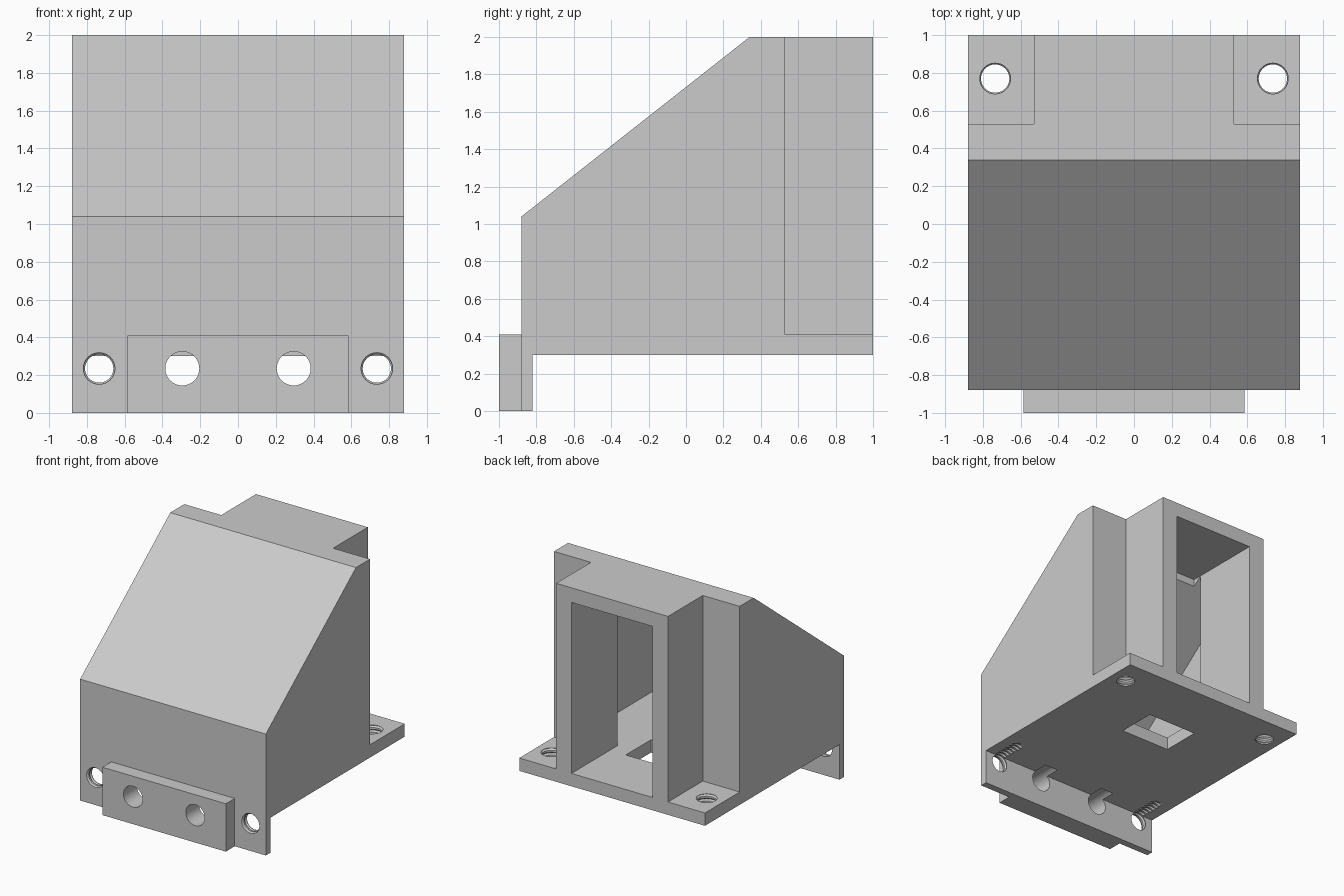
import bpy, bmesh, math
from mathutils import Matrix

default = bpy.data.objects.get("Cube")
if default:
    bpy.data.objects.remove(default, do_unlink=True)

grey = bpy.data.materials.new("plain_grey")
grey.use_nodes = True
colour = (0.6, 0.6, 0.6, 1)
grey.diffuse_color = colour
grey.node_tree.nodes["Principled BSDF"].inputs["Base Color"].default_value = colour


def finish(bm, name):
    bmesh.ops.recalc_face_normals(bm, faces=bm.faces)
    mesh = bpy.data.meshes.new(name)
    bm.to_mesh(mesh)
    bm.free()
    mesh.materials.append(grey)
    obj = bpy.data.objects.new(name, mesh)
    bpy.context.collection.objects.link(obj)
    return obj


def prism(name, profile, half_width):
    """Extrude a (y, z) outline symmetrically along x."""
    bm = bmesh.new()
    face = bm.faces.new([bm.verts.new((-half_width, y, z)) for y, z in profile])
    ext = bmesh.ops.extrude_face_region(bm, geom=[face])["geom"]
    moved = [v for v in ext if isinstance(v, bmesh.types.BMVert)]
    bmesh.ops.translate(bm, verts=moved, vec=(2 * half_width, 0, 0))
    return finish(bm, name)


def box(name, x0, x1, y0, y1, z0, z1):
    obj = prism(name, [(y0, z0), (y1, z0), (y1, z1), (y0, z1)], (x1 - x0) / 2)
    obj.data.transform(Matrix.Translation(((x0 + x1) / 2, 0, 0)))
    return obj


def lathe(name, rings, matrix, sides=32):
    """Closed round cutter from (radius, height) rings."""
    bm = bmesh.new()
    loops = []
    for r, h in rings:
        loops.append([bm.verts.new((r * math.cos(a), r * math.sin(a), h))
                      for a in (2 * math.pi * i / sides for i in range(sides))])
    for low, high in zip(loops, loops[1:]):
        for i in range(sides):
            j = (i + 1) % sides
            bm.faces.new((low[i], low[j], high[j], high[i]))
    bm.faces.new(loops[0])
    bm.faces.new(loops[-1])
    bm.transform(matrix)
    return finish(bm, name)


def thread(length, inner=0.075, outer=0.088, pitch=0.04):
    """Saw-tooth rings for a threaded hole."""
    rings = [(inner, 0)]
    for i in range(int(length / pitch)):
        h = i * pitch
        rings += [(inner, h + 0.3 * pitch), (outer, h + 0.6 * pitch), (inner, h + 0.9 * pitch)]
    return rings + [(inner, length)]


def cut(target, cutters):
    bpy.context.view_layer.objects.active = target
    for cutter in cutters:
        mod = target.modifiers.new("cut", "BOOLEAN")
        mod.operation = "DIFFERENCE"
        mod.solver = "EXACT"
        mod.object = cutter
        bpy.ops.object.modifier_apply(modifier=mod.name)


# Wedge housing with its base plate and hanging front lip
housing = prism("housing", [(-0.88, 0), (-0.82, 0), (-0.82, 0.3), (1, 0.3),
                            (1, 2), (0.34, 2), (-0.88, 1.04)], 0.88)
# Raised plate on the front
front_plate = box("front_plate", -0.585, 0.585, -1, -0.88, 0, 0.41)

# Inner chamber, rear window and floor opening
body_cutters = [
    prism("chamber_cutter", [(-0.733, 0.41), (0.38, 0.41), (0.38, 1.875), (-0.733, 1.0)], 0.733),
    box("window_cutter", -0.385, 0.385, 0.3, 1.1, 0.41, 1.875),
    box("floor_opening_cutter", -0.235, 0.235, 0.14, 0.48, 0.2, 0.5),
]
plate_cutters = []
towards_back = Matrix.Rotation(-math.pi / 2, 4, "X")
for side in (-1, 1):
    # Rear corner notches
    xs = sorted((side * 0.53, side * 1.0))
    body_cutters.append(box("notch_cutter", *xs, 0.53, 1.1, 0.41, 2.1))
    # Threaded holes in the base ears and the lip
    body_cutters.append(lathe("ear_hole_cutter", thread(0.2),
                              Matrix.Translation((side * 0.735, 0.77, 0.26))))
    body_cutters.append(lathe("lip_hole_cutter", thread(0.34),
                              Matrix.Translation((side * 0.735, -0.9, 0.235)) @ towards_back))
    # Plain holes through the front plate
    plain = lathe("plate_hole_cutter", [(0.09, 0), (0.09, 0.41)],
                  Matrix.Translation((side * 0.295, -1.1, 0.235)) @ towards_back)
    body_cutters.append(plain)
    plate_cutters.append(plain)

cut(housing, body_cutters)
cut(front_plate, plate_cutters)
for cutter in body_cutters:
    bpy.data.objects.remove(cutter, do_unlink=True)

# Crisp edges, smooth bores
for obj in (housing, front_plate):
    bpy.ops.object.select_all(action="DESELECT")
    obj.select_set(True)
    bpy.context.view_layer.objects.active = obj
    bpy.ops.object.shade_smooth_by_angle(angle=math.radians(25))
